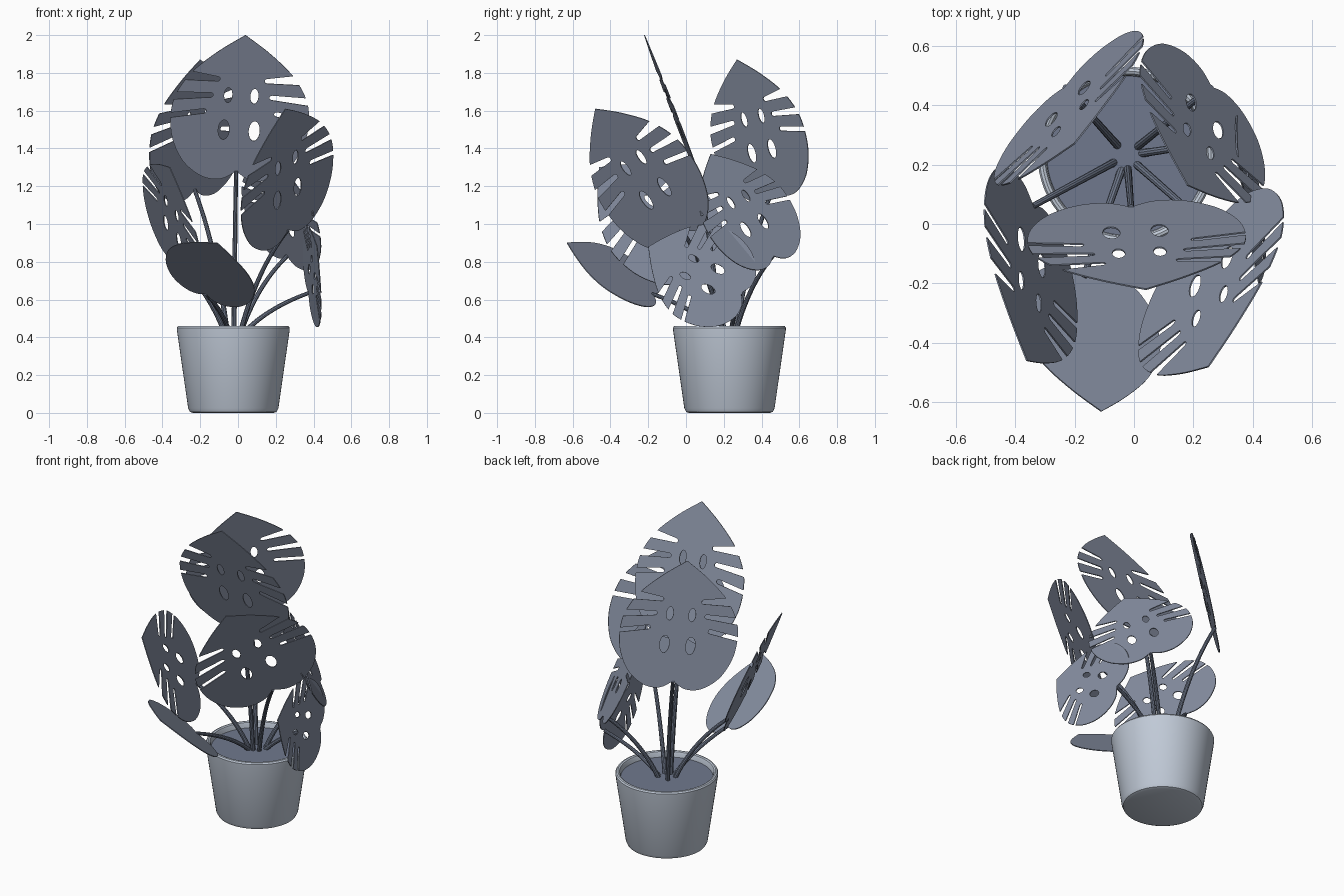
import bpy, bmesh, math
from mathutils import Vector, Matrix

if "Cube" in bpy.data.objects:
    bpy.data.objects.remove(bpy.data.objects["Cube"])

POT = Vector((-0.025, 0.23, 0))


def material(name, rgb):
    m = bpy.data.materials.new(name)
    m.diffuse_color = (*rgb, 1)
    m.use_nodes = True
    m.node_tree.nodes["Principled BSDF"].inputs["Base Color"].default_value = m.diffuse_color
    return m


POT_MAT = material("pot_grey", (.53, .59, .68))
SOIL_MAT = material("soil_slate", (.16, .19, .27))
LEAF_MAT = material("leaf_slate", (.24, .275, .36))
STEM_MAT = material("stem_slate", (.16, .19, .26))


def finish(ob, mat, convert=False):
    bpy.ops.object.select_all(action='DESELECT')
    ob.select_set(True)
    bpy.context.view_layer.objects.active = ob
    if convert:
        bpy.ops.object.convert(target='MESH')
    ob = bpy.context.view_layer.objects.active
    ob.data.materials.clear()
    ob.data.materials.append(mat)
    bpy.ops.object.shade_smooth_by_angle(angle=math.radians(35))


def lathe(name, profile, mat, steps=64):
    """Revolve an (r, z) profile about the pot axis."""
    bm = bmesh.new()
    vs = [bm.verts.new((r, 0, z)) for r, z in profile]
    es = [bm.edges.new(p) for p in zip(vs, vs[1:])]
    bmesh.ops.spin(bm, geom=vs + es, cent=(0, 0, 0), axis=(0, 0, 1),
                   angle=2 * math.pi, steps=steps)
    bmesh.ops.remove_doubles(bm, verts=bm.verts, dist=1e-5)
    bmesh.ops.recalc_face_normals(bm, faces=bm.faces)
    me = bpy.data.meshes.new(name)
    bm.to_mesh(me)
    bm.free()
    ob = bpy.data.objects.new(name, me)
    ob.location = POT
    bpy.context.collection.objects.link(ob)
    finish(ob, mat)


# Half outline of a leaf of length 1, from stem notch to tip
EDGE = [Vector(p) for p in ((0, 0), (.1, -.06), (.23, -.05), (.365, .05), (.45, .21),
                            (.475, .38), (.45, .54), (.35, .71), (.18, .87), (0, 1))]
# edge position, inner end (u, v), half opening
SLOTS = [(5.05, .25, .43, .11), (5.95, .21, .55, .17), (6.85, .17, .67, .19)]
HOLES = [(.105, .30, .038, .072), (.09, .555, .028, .055)]       # u, v, radii


def edge(t):
    i = min(int(t), len(EDGE) - 2)
    f = t - i
    a, b, c, d = (EDGE[max(0, min(len(EDGE) - 1, i + k))] for k in (-1, 0, 1, 2))
    return .5 * (2 * b + (c - a) * f + (2 * a - 5 * b + 4 * c - d) * f * f
                 + (3 * b - a - 3 * c + d) * f ** 3)


def half_outline(slotted):
    pts, t, n = [], 0.0, len(EDGE) - 1
    for s, u, v, w in (SLOTS if slotted else []):
        while t < s - w - .05:
            pts.append(edge(t))
            t += .2
        lo, hi = edge(s - w), edge(s + w)
        out = ((lo + hi) / 2 - Vector((u, v))).normalized()
        side = Vector((-out.y, out.x))
        pts.append(lo)
        for k in range(7):                       # rounded inner end
            a = math.pi * k / 6
            pts.append(Vector((u, v)) + .017 * (-math.cos(a) * side - math.sin(a) * out))
        pts.append(hi)
        t = s + w + .12
    while t < n - .05:
        pts.append(edge(t))
        t += .2
    return pts + [edge(n)]


def add_spline(cu, pts):
    sp = cu.splines.new('POLY')
    sp.points.add(len(pts) - 1)
    for p, q in zip(sp.points, pts):
        p.co = (q[0], q[1], 0, 1)
    sp.use_cyclic_u = True


def leaf(name, base, tip, wide, slotted=True, wscale=1.0):
    """Flat leaf from base to tip; 'wide' is its rough width direction."""
    base, tip, wide = Vector(base), Vector(tip), Vector(wide)
    L = (tip - base).length
    y = (tip - base) / L
    x = (wide - wide.dot(y) * y).normalized()
    z = x.cross(y)
    half = half_outline(slotted)
    cu = bpy.data.curves.new(name, 'CURVE')
    cu.dimensions = '2D'
    cu.fill_mode = 'BOTH'
    cu.extrude = .0025
    ring = half + [Vector((-p.x, p.y)) for p in half[-2:0:-1]]
    add_spline(cu, [(p.x * L * wscale, p.y * L) for p in ring])
    if slotted:
        for u, v, a, b in HOLES:
            for s in (-1, 1):
                add_spline(cu, [((s * u + a * math.cos(q)) * L * wscale, (v + b * math.sin(q)) * L)
                                for q in (2 * math.pi * k / 20 for k in range(20))])
    ob = bpy.data.objects.new(name, cu)
    m = Matrix((x, y, z)).transposed().to_4x4()
    m.translation = base
    ob.matrix_world = m
    bpy.context.collection.objects.link(ob)
    finish(ob, LEAF_MAT, True)


def stem(name, base):
    """Stem rising from the soil and arching out to the leaf base."""
    base = Vector(base)
    d = Vector((base.x - POT.x, base.y - POT.y, 0))
    p0 = POT + d.normalized() * .045 + Vector((0, 0, .41))
    p1 = p0 + d * .3 + Vector((0, 0, (base.z - p0.z) * .62))
    cu = bpy.data.curves.new(name, 'CURVE')
    cu.dimensions = '3D'
    cu.bevel_depth = .0125
    cu.bevel_resolution = 3
    cu.use_fill_caps = True
    sp = cu.splines.new('POLY')
    n = 16
    sp.points.add(n)
    for k, p in enumerate(sp.points):
        t = k / n
        p.co = (*((1 - t) ** 2 * p0 + 2 * t * (1 - t) * p1 + t * t * base), 1)
        p.radius = 1.1 - .25 * t
    ob = bpy.data.objects.new(name, cu)
    bpy.context.collection.objects.link(ob)
    finish(ob, STEM_MAT, True)


# Pot with rounded rim and foot, and the soil inside
lathe("pot", [(0, 0), (.215, 0), (.23, .006), (.239, .025), (.298, .435), (.299, .45),
              (.293, .459), (.284, .461), (.275, .457), (.27, .445), (.265, .40)], POT_MAT)
lathe("soil", [(0, .425), (.269, .425)], SOIL_MAT)

# Leaves: base, tip, width direction, split or plain, width factor
LEAVES = {
    "top_front": ((-.01, .055, 1.28), (.04, -.22, 2.0), (1, .03, 0), True, 1.0),
    "top_back": ((-.23, .46, 1.18), (-.20, .27, 1.87), (.70, .67, .165), True, 1.03),
    "front_right": ((.265, -.025, .97), (.25, -.48, 1.61), (.68, .60, .45), True, .97),
    "back_right": ((.26, .46, .83), (.18, .13, 1.37), (-.66, .68, .31), True, 1.02),
    "low_right": ((.375, .29, .635), (.42, -.20, .88), (-.10, .28, .54), True, 1.04),
    "left": ((-.34, .06, .815), (-.36, -.46, 1.30), (.25, -.33, -.33), True, .97),
    "low_front": ((-.17, -.18, .63), (-.11, -.63, .90), (.9, -.12, -.4), False, 1.02),
}
for key, spec in LEAVES.items():
    leaf(key + "_leaf", *spec)
    stem(key + "_stem", spec[0])
